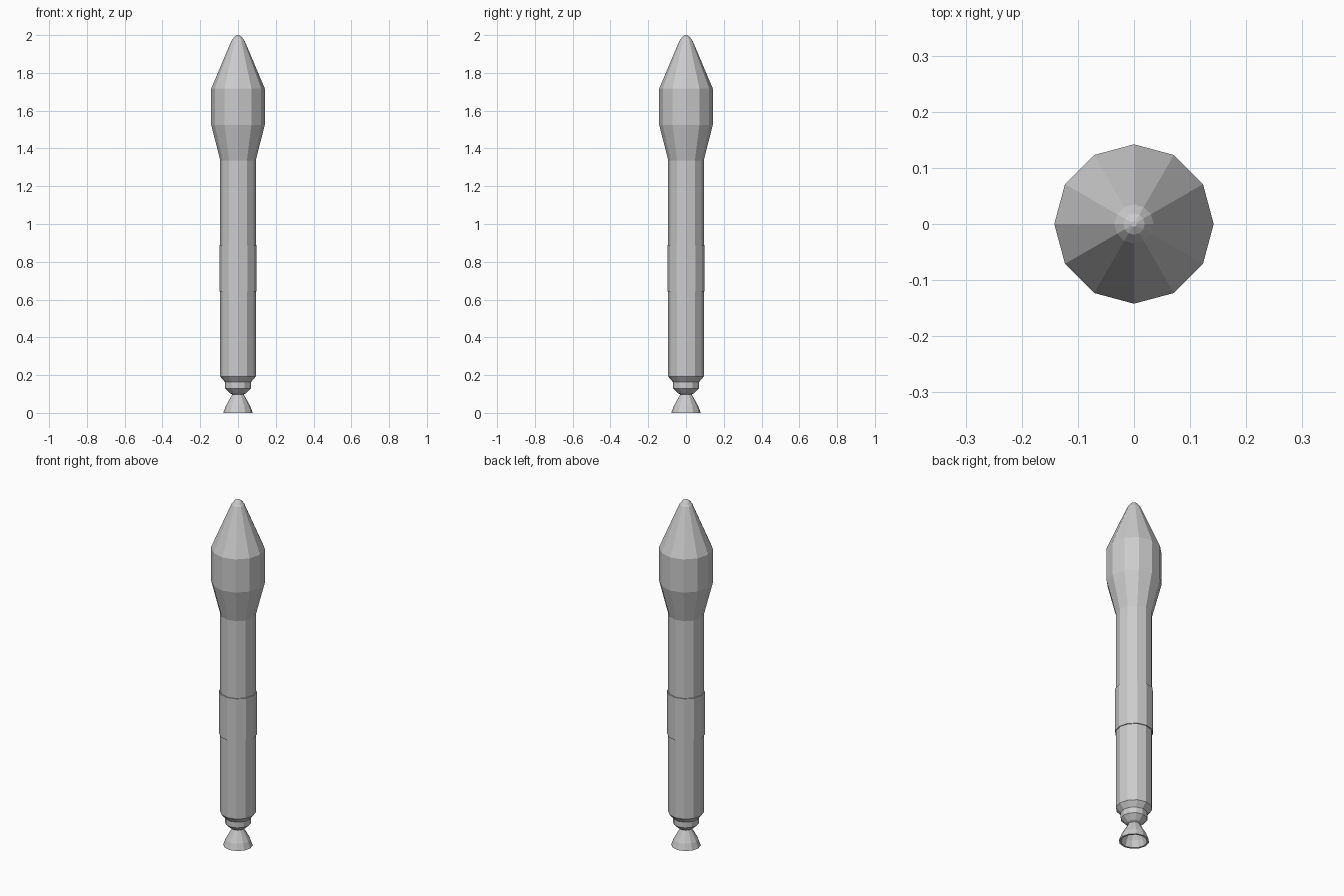
import bpy, bmesh
from math import cos, sin, pi

if "Cube" in bpy.data.objects:
    bpy.data.objects.remove(bpy.data.objects["Cube"])

SIDES = 12


def lathe(name, profile, closed=False):
    """Spin an (r, z) profile around z; closed joins last ring to first, otherwise ends are capped."""
    bm = bmesh.new()
    rings = [[bm.verts.new((r * cos(2 * pi * i / SIDES), r * sin(2 * pi * i / SIDES), z))
              for i in range(SIDES)] for r, z in profile]
    pairs = list(zip(rings, rings[1:]))
    if closed:
        pairs.append((rings[-1], rings[0]))
    else:
        bm.faces.new(rings[0])
        bm.faces.new(rings[-1])
    for a, b in pairs:
        for i in range(SIDES):
            j = (i + 1) % SIDES
            bm.faces.new((a[i], a[j], b[j], b[i]))
    bmesh.ops.recalc_face_normals(bm, faces=bm.faces)
    mesh = bpy.data.meshes.new(name)
    bm.to_mesh(mesh)
    bm.free()
    obj = bpy.data.objects.new(name, mesh)
    bpy.context.collection.objects.link(obj)
    return obj


# Core stage, flared payload fairing and nose in one continuous skin
lathe("rocket_body", [
    (0.069, 0.163), (0.094, 0.192), (0.094, 1.337), (0.142, 1.525),
    (0.142, 1.717), (0.035, 1.97), (0.019, 1.991), (0.005, 2.0)])

# Raised band between the stages
lathe("interstage_band", [
    (0.092, 0.642), (0.099, 0.642), (0.099, 0.89), (0.092, 0.89)], closed=True)

# Engine mount tapering to the throat
lathe("engine_mount", [
    (0.03, 0.098), (0.042, 0.104), (0.069, 0.13), (0.069, 0.163)])

# Hollow bell nozzle with a thin rim
lathe("engine_nozzle", [
    (0.022, 0.094), (0.028, 0.102), (0.048, 0.066), (0.065, 0.036), (0.078, 0.0),
    (0.068, 0.0), (0.055, 0.036), (0.038, 0.066)], closed=True)
